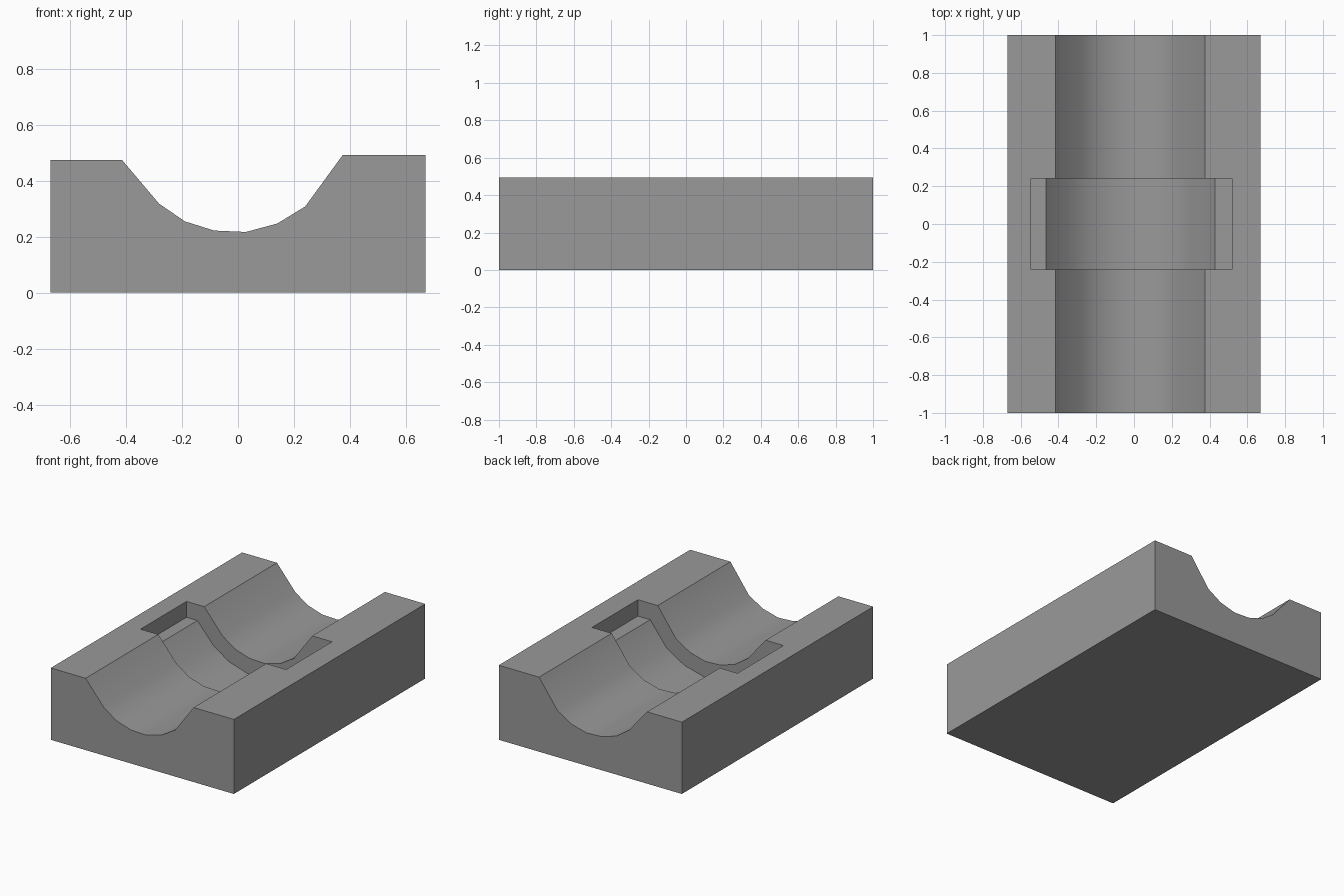
import bpy, bmesh, math

if "Cube" in bpy.data.objects:
    bpy.data.objects.remove(bpy.data.objects["Cube"])


def extrude_profile(name, profile, y0, y1):
    """Solid made by sweeping an x-z outline along y."""
    bm = bmesh.new()
    face = bm.faces.new([bm.verts.new((x, y0, z)) for x, z in profile])
    swept = bmesh.ops.extrude_face_region(bm, geom=[face])
    for v in swept["geom"]:
        if isinstance(v, bmesh.types.BMVert):
            v.co.y = y1
    bmesh.ops.recalc_face_normals(bm, faces=bm.faces)
    mesh = bpy.data.meshes.new(name)
    bm.to_mesh(mesh)
    bm.free()
    obj = bpy.data.objects.new(name, mesh)
    bpy.context.collection.objects.link(obj)
    return obj


# Block with a shallow rounded channel along its length
block = extrude_profile("cradle_block", [
    (-0.67, 0), (-0.67, 0.475), (-0.415, 0.475), (-0.282, 0.318),
    (-0.19, 0.255), (-0.085, 0.222), (0.028, 0.217), (0.14, 0.247),
    (0.24, 0.308), (0.375, 0.493), (0.67, 0.493), (0.67, 0)], -1, 1)

# Deeper stepped pocket across the middle
cutter = extrude_profile("pocket_cutter", [
    (-0.545, 0.7), (-0.545, 0.37), (-0.465, 0.37), (-0.348, 0.236),
    (-0.235, 0.16), (-0.102, 0.118), (0.035, 0.112), (0.18, 0.15),
    (0.31, 0.23), (0.43, 0.385), (0.52, 0.385), (0.52, 0.7)], -0.24, 0.24)
cutter.hide_render = True

mod = block.modifiers.new("pocket", "BOOLEAN")
mod.operation = "DIFFERENCE"
mod.solver = "EXACT"
mod.object = cutter
bpy.context.view_layer.objects.active = block
block.select_set(True)
bpy.ops.object.modifier_apply(modifier=mod.name)
bpy.data.objects.remove(cutter, do_unlink=True)

# Dark grey finish
grey = bpy.data.materials.new("dark_grey")
grey.diffuse_color = (0.32, 0.32, 0.32, 1)
grey.use_nodes = True
grey.node_tree.nodes["Principled BSDF"].inputs["Base Color"].default_value = grey.diffuse_color
block.data.materials.clear()
block.data.materials.append(grey)

# Smooth channel, crisp corners
bpy.ops.object.shade_smooth_by_angle(angle=math.radians(30))
